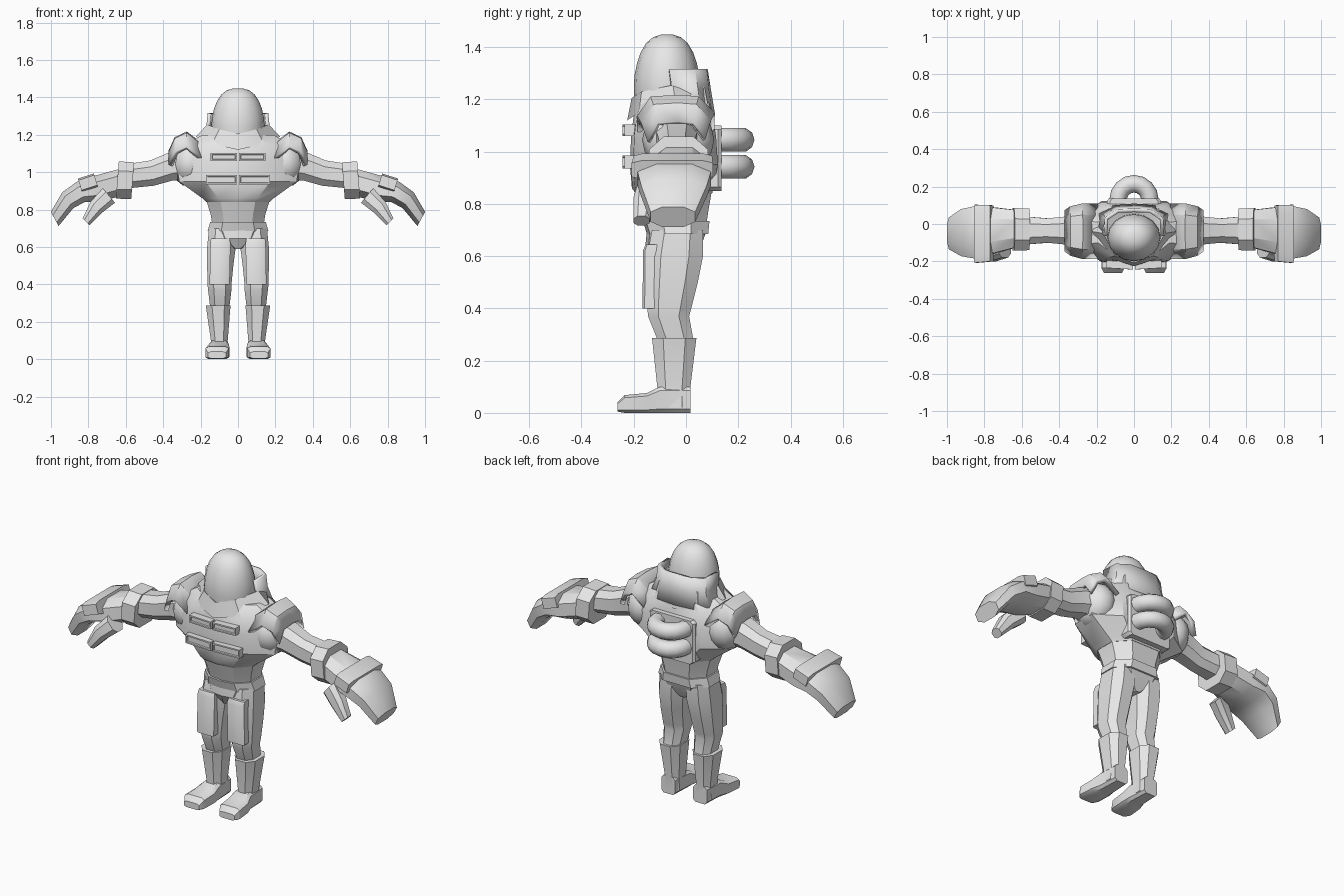
import bpy, bmesh, math
from math import sin, cos, pi

if "Cube" in bpy.data.objects:
    bpy.data.objects.remove(bpy.data.objects["Cube"])

grey = bpy.data.materials.new("suit_grey")
grey.diffuse_color = (0.8, 0.8, 0.8, 1)
grey.use_nodes = True
grey.node_tree.nodes["Principled BSDF"].inputs["Base Color"].default_value = grey.diffuse_color


def loft(name, rings, mirror=False, closed=True, thick=0, angle=32):
    """Skin a list of equal-length point rings; closed rings get end caps."""
    bm = bmesh.new()
    vs = [[bm.verts.new(p) for p in r] for r in rings]
    n = len(rings[0])
    for a, b in zip(vs, vs[1:]):
        for i in range(n if closed else n - 1):
            j = (i + 1) % n
            bm.faces.new((a[i], a[j], b[j], b[i]))
    if closed:
        bm.faces.new(vs[0])
        bm.faces.new(vs[-1])
    bmesh.ops.recalc_face_normals(bm, faces=bm.faces)
    me = bpy.data.meshes.new(name)
    bm.to_mesh(me)
    bm.free()
    for p in me.polygons:
        p.use_smooth = True
    me.set_sharp_from_angle(angle=math.radians(angle))
    me.materials.append(grey)
    ob = bpy.data.objects.new(name, me)
    bpy.context.collection.objects.link(ob)
    if thick:
        m = ob.modifiers.new("thickness", 'SOLIDIFY')
        m.thickness, m.offset = thick, 0
    if mirror:
        ob.modifiers.new("mirror", 'MIRROR').use_clip = False
    return ob


def oct2(u0, u1, v0, v1, c=0.25):
    """Rectangle with cut corners."""
    a, b = (u1 - u0) * c, (v1 - v0) * c
    return [(u0 + a, v0), (u1 - a, v0), (u1, v0 + b), (u1, v1 - b),
            (u1 - a, v1), (u0 + a, v1), (u0, v1 - b), (u0, v0 + b)]


def sym(half):
    """Complete a half outline that runs from front centre to back centre."""
    return half + [(-x, y, z) for x, y, z in half[-2:0:-1]]


def body(z, hw, yf, yb, ff=0.55):
    d = yb - yf
    return sym([(0, yf, z), (ff * hw, yf + .012, z), (hw, yf + .3 * d, z),
                (hw, yb - .28 * d, z), (.55 * hw, yb, z), (0, yb, z)])


def upright(rows, c=0.25):
    return [[(x, y, z) for x, y in oct2(x0, x1, y0, y1, c)] for z, x0, x1, y0, y1 in rows]


def limb(rows, c=0.25):
    """Sections along x: centre x, z, half height, y range, lean."""
    return [[(x + v * sin(t), y, z + v * cos(t)) for y, v in oct2(y0, y1, -h, h, c)]
            for x, z, h, y0, y1, t in rows]


# Trunk
loft("chest", [body(*r) for r in [
    (.84, .168, -.192, .10), (.86, .19, -.207, .105), (.95, .315, -.215, .122),
    (1.06, .325, -.21, .115), (1.14, .29, -.2, .1), (1.2, .19, -.18, .085)]])
loft("waist", [body(*r) for r in [
    (.72, .138, -.15, .078), (.77, .145, -.165, .085), (.845, .168, -.188, .098)]])
loft("belt", [body(*r) for r in [(.685, .163, -.15, .085), (.735, .148, -.165, .09)]])
loft("pelvis", [body(*r) for r in [
    (.59, .025, -.13, .03), (.645, .125, -.155, .06), (.695, .155, -.15, .078)]])

# Collar, hood and helmet
loft("collar", [
    sym([(0, -.225, 1.12), (.14, -.18, 1.15), (.225, -.04, 1.19), (.14, .09, 1.15), (0, .11, 1.13)]),
    sym([(0, -.208, 1.205), (.1, -.17, 1.23), (.165, -.05, 1.255), (.12, .07, 1.25), (0, .085, 1.25)]),
    sym([(0, -.17, 1.19), (.08, -.15, 1.21), (.12, -.05, 1.23), (.08, .04, 1.23), (0, .05, 1.23)])])


def back_arc(half):
    return half + [(-x, y, z) for x, y, z in half[-2::-1]]


loft("hood", [
    back_arc([(.152, -.065, 1.315), (.147, .03, 1.315), (.085, .07, 1.315), (0, .073, 1.315)]),
    back_arc([(.16, -.055, 1.24), (.15, .04, 1.24), (.09, .078, 1.24), (0, .085, 1.24)]),
    back_arc([(.2, -.05, 1.17), (.18, .05, 1.16), (.11, .09, 1.15), (0, .1, 1.15)])],
    closed=False, thick=.02)
dome = [(1.19, .97), (1.24, 1), (1.29, .98), (1.34, .9), (1.38, .79), (1.415, .63),
        (1.438, .42), (1.448, .18)]
loft("helmet", [[(.142 * r * cos(k * pi / 8), -.073 + .127 * r * sin(k * pi / 8), z)
                 for k in range(16)] for z, r in dome], angle=45)

# Shoulders: rounded joint and plate bent over it
ball = [k * pi / 8 for k in range(1, 8)]
loft("shoulder_joint", [[(.255 + .105 * sin(a) * cos(k * pi / 6),
                          -.03 + .138 * sin(a) * sin(k * pi / 6), 1.045 + .125 * cos(a))
                         for k in range(12)] for a in ball], mirror=True, angle=50)
loft("shoulder_pad", [[(x, -.03 + y * w, z - d) for y, d in
                       [(-.14, .075), (-.095, .005), (0, 0), (.07, .005), (.125, .065)]]
                      for x, z, w in [(.2, 1.145, 1.05), (.275, 1.205, 1.05),
                                      (.33, 1.178, .95), (.36, 1.11, .8)]],
     mirror=True, closed=False, thick=.025, angle=25)

# Arms
loft("arm", limb([(.27, 1.045, .085, -.12, .05, 0), (.36, 1.03, .075, -.11, .04, .15),
                  (.46, .995, .068, -.1, .03, .15), (.58, .98, .065, -.11, .04, .1)]), mirror=True)
loft("cuff", limb([(.563, .955, .098, -.14, .083, -.08), (.645, .958, .1, -.142, .085, -.08)]), mirror=True)
loft("glove", limb([(.63, .945, .072, -.125, .075, .1), (.76, .91, .07, -.16, .09, .25),
                    (.84, .895, .058, -.185, .095, .4), (.91, .85, .052, -.172, .08, .6),
                    (.98, .75, .043, -.135, .035, .5)]), mirror=True)
loft("thumb", limb([(.69, .875, .05, -.18, -.09, .7), (.755, .815, .043, -.2, -.12, .85),
                    (.812, .735, .026, -.2, -.14, .8)]), mirror=True)
loft("glove_strap", limb([(.76, .958, .037, -.2, .1, .3), (.845, .93, .037, -.208, .103, .3)], .12), mirror=True)

# Legs
loft("leg", upright([(.7, .01, .155, -.13, .065), (.6, .012, .165, -.15, .065),
                     (.5, .025, .165, -.15, .045), (.4, .035, .163, -.148, .02),
                     (.37, .035, .16, -.145, .012), (.27, .047, .148, -.105, .03)]), mirror=True)
loft("thigh_plate", upright([(.645, .045, .145, -.155, -.1), (.62, .04, .148, -.165, -.1),
                             (.4, .045, .152, -.166, -.1)], .12), mirror=True)
loft("boot_shaft", upright([(.287, .04, .172, -.13, .04), (.1, .055, .145, -.11, .017),
                            (.02, .052, .15, -.11, .017)]), mirror=True)
foot = [(.017, .058, .145, 0, .1), (-.1, .05, .152, 0, .1), (-.15, .046, .168, 0, .076),
        (-.235, .05, .175, 0, .068), (-.262, .065, .16, .005, .04)]
loft("foot", [[(x, y, z) for x, z in oct2(x0, x1, z0, z1, .15)] for y, x0, x1, z0, z1 in foot], mirror=True)


# Chest panels: raised boxes with a recessed face
def panel(name, x1, z0, z1):
    rows = []
    for y, i in [(-.18, 0), (-.243, 0), (-.243, .008), (-.235, .01)]:
        a, b = .006 + i, x1 - i
        rows.append([(a, y, z0 + i), (b, y + .008, z0 + i), (b, y + .008, z1 - i), (a, y, z1 - i)])
    loft(name, rows, mirror=True)


panel("upper_chest_panel", .147, 1.06, 1.103)
panel("lower_chest_panel", .172, .935, .985)

# Backpack: plate and two bent tubes
loft("backpack_plate", [[(x, y, z) for x, z in oct2(-w, w, .85, 1.1, .06)]
                        for y, w in [(.07, .145), (.122, .145), (.135, .135)]])
path = [(.085, .1, 0)] + [(.085 * cos(k * pi / 8), .13 + .085 * sin(k * pi / 8), k * pi / 8)
                          for k in range(9)] + [(-.085, .1, pi)]
for label, zc in (("upper", 1.045), ("lower", .942)):
    loft(label + "_tube", [[(x + .047 * cos(a * pi / 5) * cos(t), y + .047 * cos(a * pi / 5) * sin(t),
                             zc + .047 * sin(a * pi / 5)) for a in range(10)]
                           for x, y, t in path], angle=50)
